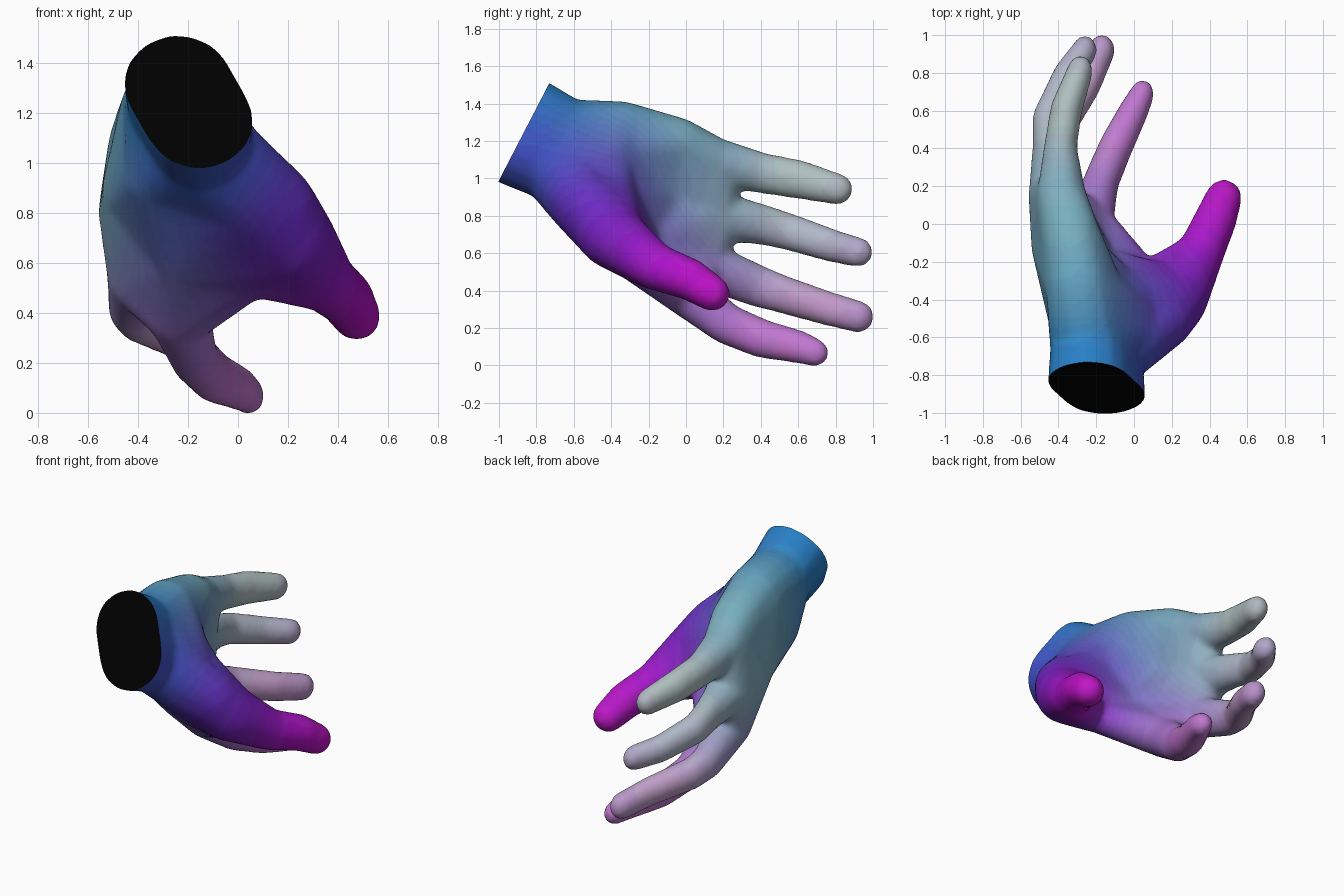
import bpy, bmesh, math
from mathutils import Vector

if "Cube" in bpy.data.objects:
    bpy.data.objects.remove(bpy.data.objects["Cube"])

# Key joints of the hand: x, y, z, radius
J = {
    "A0": (-.24, -1.01, 1.41, .212), "B0": (-.155, -1.085, 1.26, .212),  # forearm (trimmed later)
    "A1": (-.24, -.83, 1.32, .212), "B1": (-.155, -.905, 1.17, .212),    # wrist
    "A2": (-.245, -.64, 1.225, .195), "B2": (-.15, -.70, 1.07, .195),
    "D": (-.28, -.50, .96, .17),                                         # back of the hand
    "H1": (-.285, -.35, 1.235, .175), "H2": (-.20, -.45, 1.13, .18),     # heel of the palm
    "M1": (-.335, -.05, 1.175, .148), "M2": (-.38, -.12, .88, .16),      # middle of the palm
    "N": (-.21, -.26, .635, .14),
    "K1": (-.385, .15, 1.09, .126), "K2": (-.425, .15, .80, .13),        # knuckles
    "K3": (-.395, .10, .54, .124), "K4": (-.235, 0, .39, .122),
    "T0": (.03, -.56, .88, .18), "T5": (.145, -.50, .825, .165),         # thumb
    "TH": (0, -.42, .91, .145),
    "T1": (.215, -.40, .695, .17), "T2": (.345, -.17, .53, .122), "W": (.06, -.30, .56, .092),
}

PALM = ["A0 B0 A1 B1", "A1 B1 A2 B2", "A2 B2 H1 H2 T0", "H1 H2 M1 M2", "M1 M2 K1 K2",
        "M2 N K2 K3", "N K3 K4", "H1 H2 M2 N T0", "T0 T1 N", "T0 T5 T1 TH", "H2 TH T0 N",
        "TH T1 W N", "T1 W T2", "W N K4", "B2 T0 T5", "A2 B2 D H1 T0", "D H1 M2 N T0"]

# Chains: first joint, x-flattening, then points along the digit
DIGITS = [
    ("K1", .8, [(-.39, .40, 1.03, .105), (-.36, .60, .995, .10), (-.285, .81, .943, .08)]),
    ("K2", .8, [(-.45, .40, .755, .105), (-.46, .55, .715, .095), (-.36, .78, .64, .084), (-.26, .92, .605, .076)]),
    ("K3", .8, [(-.43, .38, .425, .108), (-.405, .50, .385, .098), (-.25, .74, .31, .088), (-.17, .92, .26, .082)]),
    ("K4", .85, [(-.175, .22, .22, .105), (-.10, .40, .145, .10), (0, .60, .10, .085), (.045, .69, .068, .07)]),
    ("T2", 1.0, [(.43, .02, .46, .108), (.475, .14, .385, .092)]),
]

GOLD = math.pi * (3 - math.sqrt(5))
DIRS = []
for i in range(90):
    h = 1 - 2 * (i + .5) / 90
    s = math.sqrt(1 - h * h)
    DIRS.append(Vector((s * math.cos(GOLD * i), s * math.sin(GOLD * i), h)))


def hull(bm, balls):
    """Convex skin around a few (x, y, z, radius, x-flattening) balls."""
    verts = []
    for x, y, z, r, fx in balls:
        r += .006
        verts += [bm.verts.new((x + d.x * r * fx, y + d.y * r, z + d.z * r)) for d in DIRS]
    bmesh.ops.convex_hull(bm, input=verts, use_existing_faces=False)
    loose = [v for v in verts if v.is_valid and not v.link_faces]
    bmesh.ops.delete(bm, geom=loose, context='VERTS')


# Rough volumes of palm, thumb and fingers
bm = bmesh.new()
for group in PALM:
    hull(bm, [J[k] + (1,) for k in group.split()])
for start, fx, pts in DIGITS:
    chain = [J[start] + (1,)] + [p + (fx,) for p in pts]
    for a, b in zip(chain, chain[1:]):
        hull(bm, [a, b])
bmesh.ops.recalc_face_normals(bm, faces=bm.faces[:])
rough = bpy.data.meshes.new("rough")
bm.to_mesh(rough)
bm.free()
tmp = bpy.data.objects.new("rough", rough)
bpy.context.collection.objects.link(tmp)

# Fuse into one smooth skin
rm = tmp.modifiers.new("fuse", 'REMESH')
rm.mode = 'VOXEL'
rm.voxel_size = .018
sm = tmp.modifiers.new("soften", 'SMOOTH')
sm.factor = .5
sm.iterations = 14
dg = bpy.context.evaluated_depsgraph_get()
mesh = bpy.data.meshes.new_from_object(tmp.evaluated_get(dg))
bpy.data.objects.remove(tmp)
mesh.name = "hand"

# Colour anchors: position, displayed colour
ANCHORS = [
    ((-.25, -.72, 1.40), (.08, .50, .78)), ((-.42, -.75, 1.25), (.08, .50, .78)),
    ((0, -.80, 1.08), (.22, .28, .78)), ((-.2, -.75, .95), (.15, .35, .72)),
    ((.12, -.55, .80), (.38, .08, .74)), ((.05, -.40, .98), (.38, .22, .74)),
    ((.22, -.35, .70), (.50, .02, .76)), ((.35, -.12, .53), (.70, .02, .78)),
    ((.48, .10, .40), (.78, .04, .78)),
    ((-.15, -.38, 1.10), (.38, .48, .78)), ((-.38, -.20, 1.15), (.46, .71, .73)),
    ((-.32, -.35, 1.38), (.38, .68, .74)), ((-.47, -.38, 1.05), (.36, .66, .72)),
    ((-.54, -.10, .85), (.48, .71, .72)), ((-.25, -.15, .60), (.50, .48, .78)),
    ((-.32, 0, 1.30), (.50, .74, .74)), ((-.28, -.42, .75), (.32, .40, .74)),
    ((-.42, .15, .85), (.57, .75, .75)), ((-.22, .05, .36), (.66, .44, .79)),
    ((-.36, .60, 1.0), (.72, .79, .76)), ((-.42, .65, .69), (.71, .74, .77)),
    ((-.30, .65, .34), (.77, .63, .79)), ((-.03, .50, .12), (.79, .45, .81)),
]
STEPS = 32
mats = {}


def linear(c):
    return c / 12.92 if c <= .04045 else ((c + .055) / 1.055) ** 2.4


def slot(rgb):
    key = tuple(round(c * STEPS) for c in rgb)
    if key not in mats:
        m = bpy.data.materials.new("skin_tint")
        m.diffuse_color = [linear(k / STEPS) for k in key] + [1]
        m.use_nodes = True
        m.node_tree.nodes["Principled BSDF"].inputs["Base Color"].default_value = m.diffuse_color
        mats[key] = len(mesh.materials)
        mesh.materials.append(m)
    return mats[key]


def tint(p):
    ws = [1 / ((p - Vector(a)).length ** 3 + .006) for a, _ in ANCHORS]
    return [sum(w * c[i] for w, (_, c) in zip(ws, ANCHORS)) / sum(ws) for i in range(3)]


# Trim the wrist and close it with a flat dark cap
mesh.materials.clear()
bm = bmesh.new()
bm.from_mesh(mesh)
bmesh.ops.bisect_plane(bm, geom=bm.verts[:] + bm.edges[:] + bm.faces[:],
                       plane_co=(-.2, -.865, 1.25), plane_no=(0, -.888, .46), clear_outer=True)
for f in bm.faces:
    f.smooth = True
    f.material_index = slot(tint(f.calc_center_median()))
rim = [e for e in bm.edges if e.is_boundary]
cap = bmesh.ops.edgeloop_fill(bm, edges=rim)["faces"]
for f in cap:
    f.smooth = False
    f.material_index = slot((0, 0, 0))
for e in rim:
    e.smooth = False
bmesh.ops.recalc_face_normals(bm, faces=bm.faces[:])

# Stand on the ground
low = min(v.co.z for v in bm.verts)
bmesh.ops.translate(bm, verts=bm.verts[:], vec=(0, 0, -low))
bm.to_mesh(mesh)
bm.free()
hand = bpy.data.objects.new("hand", mesh)
bpy.context.collection.objects.link(hand)
